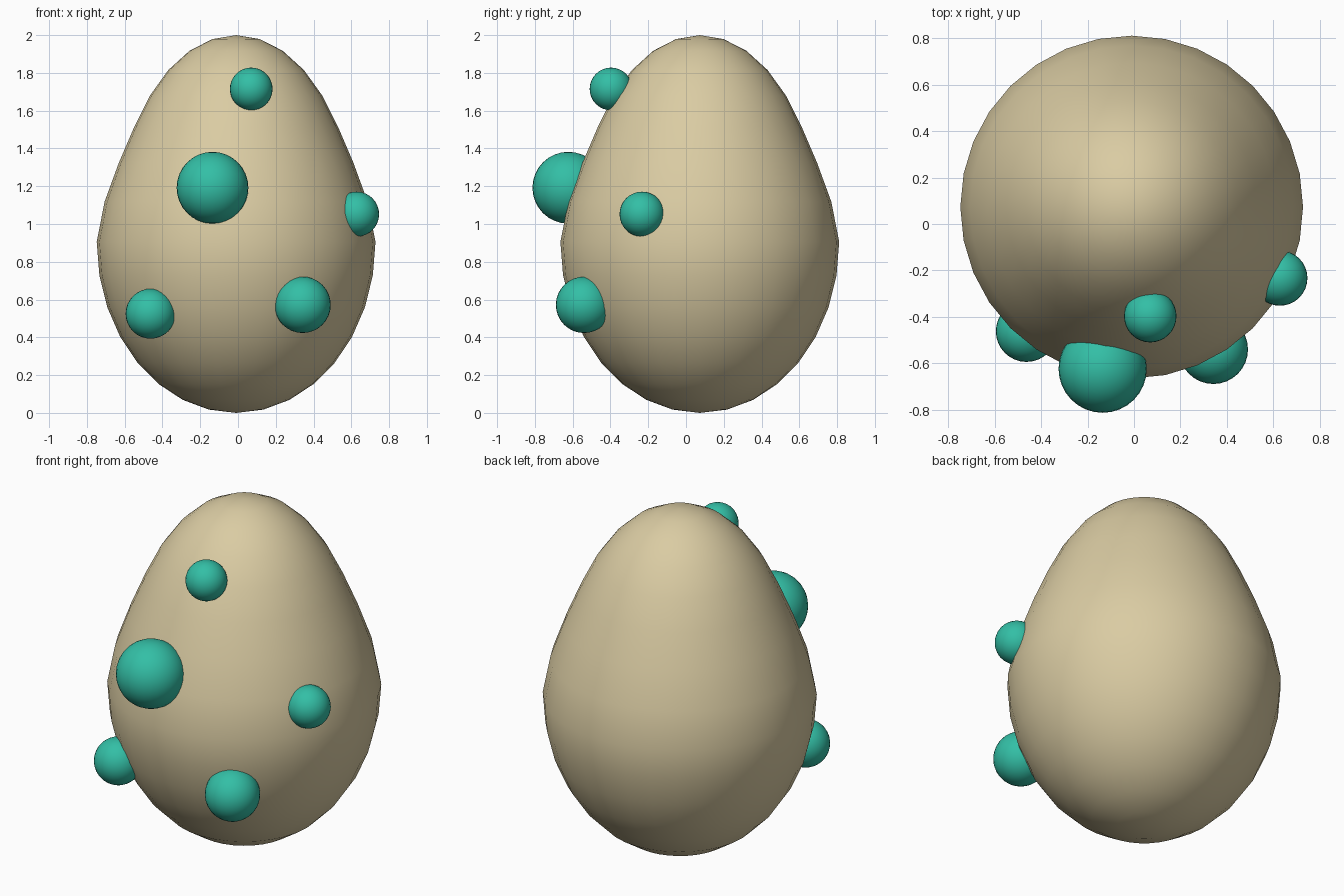
import bpy, bmesh, math

if "Cube" in bpy.data.objects:
    bpy.data.objects.remove(bpy.data.objects["Cube"])


def material(name, rgb):
    m = bpy.data.materials.new(name)
    m.diffuse_color = (*rgb, 1.0)
    m.use_nodes = True
    m.node_tree.nodes["Principled BSDF"].inputs["Base Color"].default_value = m.diffuse_color
    return m


SHELL = material("tan shell", (0.70, 0.60, 0.365))
SPOT = material("teal spot", (0.033, 0.52, 0.38))


def ball(name, centre, radius, mat, segments=32, rings=16):
    bpy.ops.mesh.primitive_uv_sphere_add(
        segments=segments, ring_count=rings, radius=radius, location=centre)
    ob = bpy.context.object
    ob.name = name
    ob.data.materials.append(mat)
    bpy.ops.object.shade_smooth()
    return ob


# Egg shell: a unit sphere stretched above its widest ring and tapered to the top
WIDEST, RADIUS = 0.905, 0.738
shell = ball("egg_shell", (-0.01, 0.073, 0), 1.0, SHELL)
for v in shell.data.vertices:
    h = v.co.z
    taper = 1.0
    if h > 0:
        taper = 1 - 0.125 * math.sin(min(h / 0.65, 1) * math.pi / 2) ** 1.5
    v.co.x *= RADIUS * taper
    v.co.y *= RADIUS * taper
    v.co.z = WIDEST + h * ((2 - WIDEST) if h > 0 else WIDEST)

# Round spots half sunk into the shell: centre and radius
spots = {
    "top_spot": ((0.07, -0.397, 1.715), 0.113),
    "large_middle_spot": ((-0.135, -0.623, 1.192), 0.19),
    "lower_right_spot": ((0.342, -0.54, 0.572), 0.149),
    "lower_left_spot": ((-0.463, -0.462, 0.525), 0.132),
    "side_spot": ((0.628, -0.233, 1.052), 0.119),
}
for name, (centre, radius) in spots.items():
    ball(name, centre, radius, SPOT)
